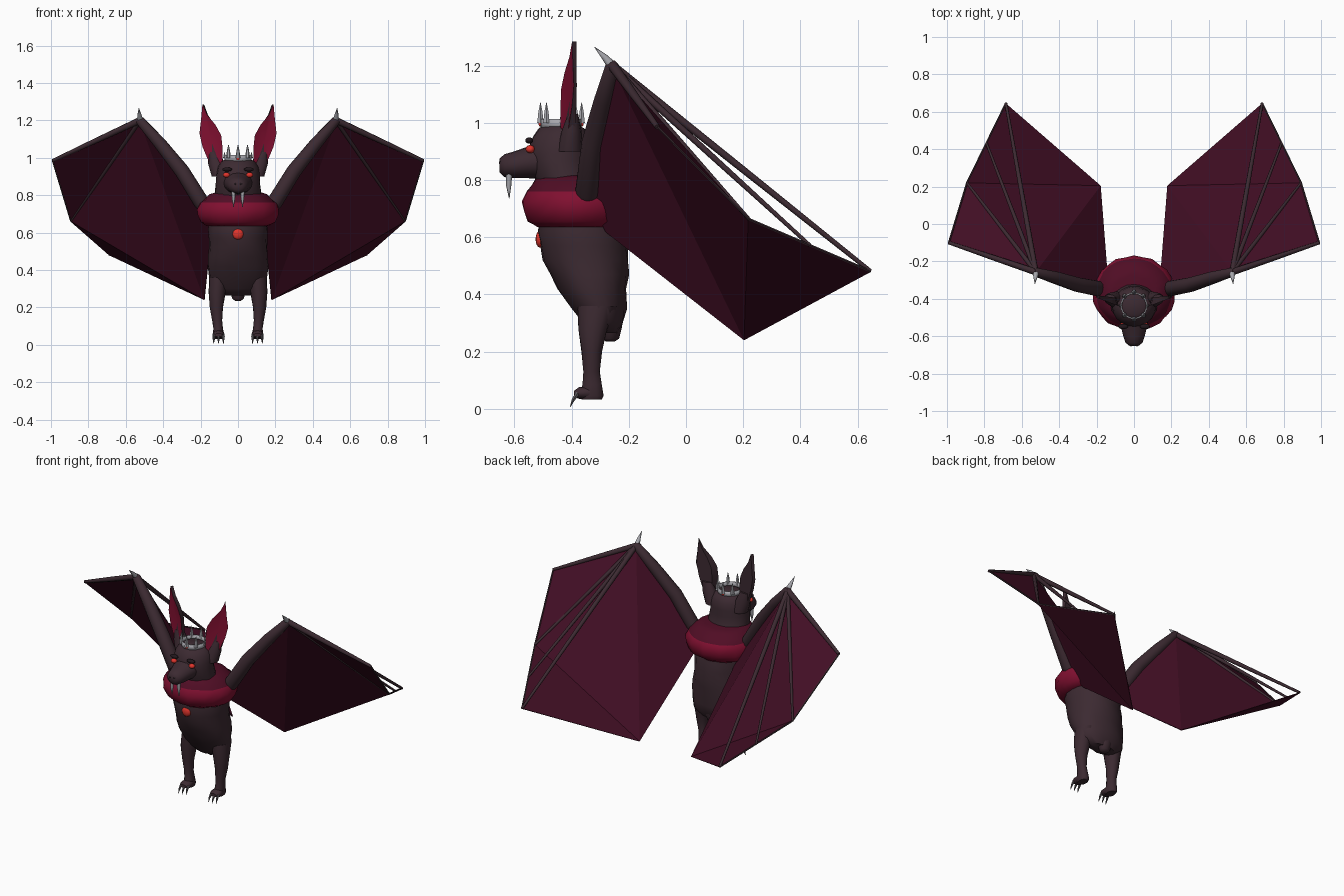
import bpy, bmesh, math, random
from mathutils import Vector

random.seed(4)
cube = bpy.data.objects.get("Cube")
if cube:
    bpy.data.objects.remove(cube)


def material(name, *rgb):
    m = bpy.data.materials.new(name)
    m.use_nodes = True
    m.diffuse_color = (*rgb, 1)
    m.node_tree.nodes["Principled BSDF"].inputs["Base Color"].default_value = (*rgb, 1)
    return m


FUR = material("dark brown fur", .045, .023, .031)
WING = material("wine membrane", .055, .0045, .018)
RED = material("crimson fur", .22, .005, .03)
DEEP = material("deep crimson", .08, .004, .018)
GLOW = material("bright red", .75, .035, .025)
METAL = material("pale grey", .38, .38, .41)
CLAW = material("claw grey", .10, .09, .10)
BROW = material("near black", .016, .009, .012)


def finish(name, bm, mats, mirror=False, smooth=True, rule=None):
    """Turn a bmesh into an object, optionally mirrored across x."""
    bmesh.ops.recalc_face_normals(bm, faces=bm.faces[:])
    bm.normal_update()
    if rule:
        for f in bm.faces:
            f.material_index = rule(f)
    mesh = bpy.data.meshes.new(name)
    bm.to_mesh(mesh)
    bm.free()
    for m in mats:
        mesh.materials.append(m)
    ob = bpy.data.objects.new(name, mesh)
    bpy.context.collection.objects.link(ob)
    if mirror:
        ob.modifiers.new("Mirror", "MIRROR").use_mirror_merge = False
    if smooth:
        bpy.ops.object.select_all(action="DESELECT")
        ob.select_set(True)
        bpy.context.view_layer.objects.active = ob
        bpy.ops.object.shade_smooth_by_angle(angle=math.radians(50))
    return ob


def loft(bm, stations, sides=20, axis=None, bumps=0):
    """Skin elliptical rings (x, y, z, width, depth); axis fixes their facing."""
    pts = [Vector(s[:3]) for s in stations]
    rings = []
    for i, s in enumerate(stations):
        d = axis or (pts[min(i + 1, len(pts) - 1)] - pts[max(i - 1, 0)])
        d = Vector(d).normalized()
        u = Vector((1, 0, 0))
        u = (u - d * u.dot(d)).normalized()
        v = d.cross(u)
        ring = []
        for k in range(sides):
            a = math.tau * k / sides
            j = random.uniform(-bumps, bumps)
            ring.append(bm.verts.new(pts[i] + u * math.cos(a) * (s[3] + j) + v * math.sin(a) * (s[-1] + j)))
        rings.append(ring)
    for r, q in zip(rings, rings[1:]):
        for k in range(sides):
            n = (k + 1) % sides
            bm.faces.new((r[k], r[n], q[n], q[k]))
    bm.faces.new(rings[0][::-1])
    bm.faces.new(rings[-1])


def part(name, mat, *lofts, mirror=False, **kw):
    bm = bmesh.new()
    for stations in lofts:
        loft(bm, stations, **kw)
    return finish(name, bm, [mat], mirror)


def ball(name, mat, centre, size, mirror=False):
    bm = bmesh.new()
    bmesh.ops.create_uvsphere(bm, u_segments=14, v_segments=8, radius=1)
    for v in bm.verts:
        v.co = Vector(centre) + v.co * Vector(size)
    finish(name, bm, [mat], mirror)


UP = (0, 0, 1)

# Torso and tail
part("torso", FUR, [(0, -.365, .72, .14, .13), (0, -.365, .62, .16, .155), (0, -.357, .57, .158, .155),
                    (0, -.35, .52, .157, .15), (0, -.34, .47, .162, .138), (0, -.328, .42, .165, .122),
                    (0, -.305, .35, .156, .096), (0, -.29, .30, .14, .072), (0, -.285, .265, .09, .045)],
     axis=UP, bumps=.004)
part("tail", FUR, [(0, -.265, .34, .06, .05), (0, -.26, .28, .042, .035), (0, -.262, .245, .03, .028),
                   (0, -.265, .235, .015, .015)], axis=UP, sides=12)

# Legs, feet and claws
part("legs", FUR, [(.105, -.31, .36, .05, .07), (.112, -.325, .28, .045, .052), (.115, -.33, .2, .036, .036),
                   (.11, -.33, .13, .027, .029), (.106, -.328, .085, .027, .033), (.104, -.33, .045, .032, .042),
                   (.104, -.33, .032, .025, .035)], axis=UP, sides=14, bumps=.002, mirror=True)
part("feet", FUR, [(.104, -.31, .055, .02, .018), (.104, -.34, .056, .032, .024), (.104, -.375, .055, .033, .02),
                   (.104, -.392, .052, .02, .01)], axis=(0, 1, 0), sides=12, mirror=True)
part("claws", CLAW, *[[(.104 + d, -.378, .055, .009), (.104 + d * 1.1, -.395, .03, .006),
                       (.104 + d * 1.15, -.405, .006, .001)] for d in (-.023, 0, .023)], sides=6, mirror=True)

# Fur collar, darker around the top
bm = bmesh.new()
loft(bm, [(0, -.37, .635, .165, .15), (0, -.37, .655, .2, .18), (0, -.37, .69, .216, .196),
          (0, -.37, .725, .22, .2), (0, -.37, .76, .205, .185), (0, -.375, .78, .18, .165),
          (0, -.38, .805, .155, .145), (0, -.39, .815, .12, .11)], sides=28, axis=UP, bumps=.005)
finish("collar", bm, [RED, DEEP], rule=lambda f: int(f.calc_center_median().z > .765))

# Head and snout
part("head", FUR, [(0, -.41, .77, .128, .105), (0, -.43, .82, .125, .105), (0, -.44, .87, .118, .108),
                   (0, -.44, .91, .116, .11), (0, -.437, .95, .108, .1), (0, -.435, .98, .088, .08),
                   (0, -.435, 1.0, .05, .045)], axis=UP, bumps=.002)
part("snout", FUR, [(0, -.48, .872, .085, .07), (0, -.55, .862, .07, .056), (0, -.6, .853, .057, .047),
                    (0, -.635, .85, .045, .04), (0, -.652, .85, .024, .024)], axis=(0, 1, 0), sides=16)
ball("eyes", GLOW, (.062, -.545, .908), (.019, .016, .014), True)
ball("brows", BROW, (.058, -.548, .938), (.027, .014, .011), True)
ball("nostrils", BROW, (.016, -.648, .86), (.008, .006, .008), True)
part("fangs", METAL, [(.024, -.618, .825, .011), (.024, -.62, .78, .009), (.024, -.618, .735, .001)],
     sides=8, mirror=True)
ball("chest_gem", GLOW, (0, -.51, .593), (.03, .016, .03))

# Ears: cupped blades with a red face turned forward and out
outline = [(.19, 1.285), (.165, 1.23), (.12, 1.175), (.09, 1.12), (.082, 1.05), (.085, .93),
           (.135, .93), (.165, 1.0), (.19, 1.06), (.206, 1.13), (.198, 1.2)]
bm = bmesh.new()
front = [bm.verts.new((x, -.44 + (x - .08) * .38, z)) for x, z in outline]
back = [bm.verts.new((.145 + (x - .145) * .8, -.388 + (x - .145) * .1, z)) for x, z in outline]
centre = bm.verts.new((.14, -.405, 1.08))
for i in range(len(outline)):
    j = (i + 1) % len(outline)
    bm.faces.new((front[i], front[j], centre))
    bm.faces.new((front[i], back[i], back[j], front[j]))
bm.faces.new(back)
finish("ears", bm, [FUR, RED], True,
       rule=lambda f: int(centre in f.verts and f.calc_center_median().z > 1.0))
part("ear_roots", FUR, [(.095, -.405, .9, .045, .045), (.115, -.4, .97, .045, .035), (.13, -.395, 1.03, .03, .018)],
     axis=UP, sides=12, mirror=True)

# Crown: open band with spikes and gems
CY, CR = -.437, .072
bm = bmesh.new()
low, high = ([bm.verts.new((CR * math.cos(math.tau * k / 24), CY + CR * math.sin(math.tau * k / 24), z))
              for k in range(24)] for z in (.978, 1.014))
for k in range(24):
    n = (k + 1) % 24
    bm.faces.new((low[k], low[n], high[n], high[k]))
band = finish("crown_band", bm, [METAL])
band.modifiers.new("Solidify", "SOLIDIFY").thickness = .008
spikes = []
for k in range(8):
    a = math.tau * (k + .0) / 8 + math.pi / 2
    x, y = CR * math.cos(a), CY + CR * math.sin(a)
    tip = 1.07 if abs(math.sin(a)) > .5 else 1.03
    spikes.append([(x, y, 1.0, .013), (x, y, tip - .03, .008), (x, y, tip, .001)])
part("crown_spikes", METAL, *spikes, sides=6)
for name, y in (("front", CY - CR), ("back", CY + CR)):
    ball(name + "_crown_gem", GLOW, (0, y, .996), (.009, .007, .009))

# Wings: arm, fingers, membrane and thumb spike
SHOULDER, WRIST = Vector((.195, -.345, .76)), Vector((.525, -.257, 1.2))
TIP1, TIP2, TIP3 = Vector((.99, -.1, .985)), Vector((.893, .22, .663)), Vector((.685, .645, .481))
LOW, SIDE = Vector((.178, .205, .242)), Vector((.14, -.28, .62))
MID = (TIP2 + TIP3) / 2
part("wing_arms", FUR, [(.17, -.345, .725, .03), (*SHOULDER, .042), (.3, -.325, .93, .04),
                        (.42, -.287, 1.08, .034), (*WRIST, .024), (.535, -.253, 1.21, .012)], sides=12, mirror=True)
part("wing_fingers", FUR, *[[(*WRIST, r), (*WRIST.lerp(tip, .5), r * .8), (*tip, r * .5)]
                            for tip, r in ((TIP1, .018), (TIP2, .013), (MID, .013), (TIP3, .015))],
     sides=8, mirror=True)
part("wing_rims", FUR, *[[(*a, .005), (*b, .005)] for a, b in ((TIP1, TIP2), (TIP2, TIP3))], sides=6, mirror=True)
bm = bmesh.new()
w, t1, t2, t3, lo, si, sh = (bm.verts.new(p) for p in (WRIST, TIP1, TIP2, TIP3, LOW, SIDE, SHOULDER))
for tri in ((w, t1, t2), (w, t2, lo), (t2, t3, lo), (w, lo, si), (w, si, sh)):
    bm.faces.new(tri)
wings = finish("wing_membranes", bm, [WING], True, smooth=False)
wings.modifiers.new("Solidify", "SOLIDIFY").thickness = .004
part("thumb_spikes", METAL, [(.522, -.255, 1.195, .018), (.527, -.285, 1.23, .011), (.53, -.32, 1.265, .001)],
     sides=8, mirror=True)
